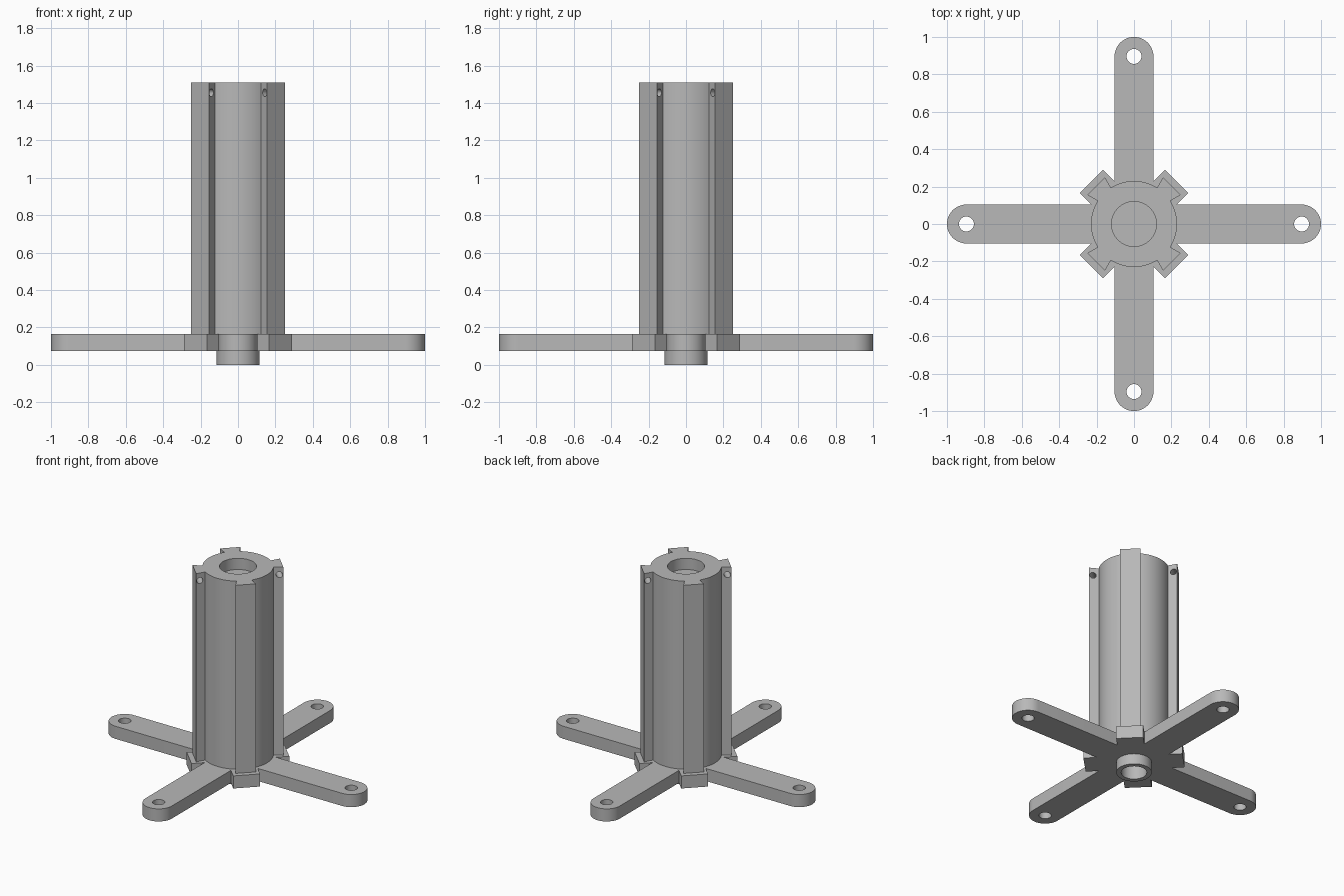
import bpy, bmesh
from math import sin, cos, pi, asin, atan2, sqrt
from mathutils import Matrix, Vector

if "Cube" in bpy.data.objects:
    bpy.data.objects.remove(bpy.data.objects["Cube"])

grey = bpy.data.materials.new("plain grey")
grey.use_nodes = True
grey.diffuse_color = (0.48, 0.48, 0.48, 1)
grey.node_tree.nodes["Principled BSDF"].inputs["Base Color"].default_value = grey.diffuse_color

FOOT_Z, TUBE_Z, TOP_Z = 0.075, 0.165, 1.51
TUBE_R, ARM_W, ARM_C = 0.23, 0.104, 0.896


def arc(cx, r, a0, a1, n):
    return [(cx + r * cos(a0 + (a1 - a0) * i / n), r * sin(a0 + (a1 - a0) * i / n))
            for i in range(n + 1)]


def turn(points, angle):
    return [(x * cos(angle) - y * sin(angle), x * sin(angle) + y * cos(angle))
            for x, y in points]


def four_times(points):
    return [p for k in range(4) for p in turn(points, k * pi / 2)]


def prism(name, outline, z0, z1):
    bm = bmesh.new()
    face = bm.faces.new([bm.verts.new((x, y, z0)) for x, y in outline])
    ext = bmesh.ops.extrude_face_region(bm, geom=[face])
    top = [v for v in ext["geom"] if isinstance(v, bmesh.types.BMVert)]
    bmesh.ops.translate(bm, verts=top, vec=(0, 0, z1 - z0))
    bmesh.ops.recalc_face_normals(bm, faces=bm.faces)
    mesh = bpy.data.meshes.new(name)
    bm.to_mesh(mesh)
    bm.free()
    mesh.materials.append(grey)
    obj = bpy.data.objects.new(name, mesh)
    bpy.context.collection.objects.link(obj)
    return obj


def circle(r, n=64):
    return arc(0, r, 0, 2 * pi, n)[:-1]


def drill(obj, r, z0, z1, place=Matrix()):
    cutter = prism("cutter", circle(r, 48), z0, z1)
    cutter.hide_render = True
    cutter.matrix_world = place
    mod = obj.modifiers.new("drill", "BOOLEAN")
    mod.operation, mod.solver, mod.object = "DIFFERENCE", "EXACT", cutter
    bpy.context.view_layer.update()
    select(obj)
    bpy.ops.object.modifier_apply(modifier=mod.name)
    bpy.data.objects.remove(cutter)


def select(obj):
    bpy.ops.object.select_all(action="DESELECT")
    obj.select_set(True)
    bpy.context.view_layer.objects.active = obj


# Cross-shaped foot: rounded arm, then diagonal tab, repeated four times
tab_w, tab_r = 0.088, 0.322
tab_root = ARM_W * sqrt(2) + tab_w
arm = arc(ARM_C, ARM_W, -pi / 2, pi / 2, 24)
tab = turn([(tab_root, -tab_w), (tab_r, -tab_w), (tab_r, tab_w), (tab_root, tab_w)], pi / 4)
foot = prism("cross_foot", four_times(arm + tab), FOOT_Z, TUBE_Z)
for k in range(4):
    x, y = turn([(ARM_C, 0)], k * pi / 2)[0]
    drill(foot, 0.04, 0, 0.3, Matrix.Translation((x, y, 0)))

# Column with four dovetail rails on the diagonals
neck, lip, rail_r = 0.05, 0.067, 0.287
a = asin(neck / TUBE_R)
wall = arc(0, TUBE_R, -pi / 4 + a, pi / 4 - a, 20)
rail = turn([(rail_r, -lip), (rail_r, lip)], pi / 4)
column = prism("railed_column", four_times(wall + rail), TUBE_Z, TOP_Z)

# Pin holes across the rails near the top
for k in range(4):
    place = (Matrix.Rotation(pi / 4 + k * pi / 2, 4, "Z")
             @ Matrix.Translation((0.262, 0, 1.455))
             @ Matrix.Rotation(pi / 2, 4, "X"))
    drill(column, 0.021, -0.1, 0.1, place)

# Socket in the top, plug with a bore underneath
drill(column, 0.12, TOP_Z - 0.08, TOP_Z + 0.1)
plug = prism("bottom_plug", circle(0.115), 0, FOOT_Z)
for part in (plug, foot, column):
    drill(part, 0.083, -0.1, 0.22)

for part in (plug, foot, column):
    select(part)
    bpy.ops.object.shade_smooth_by_angle(angle=pi / 6)
